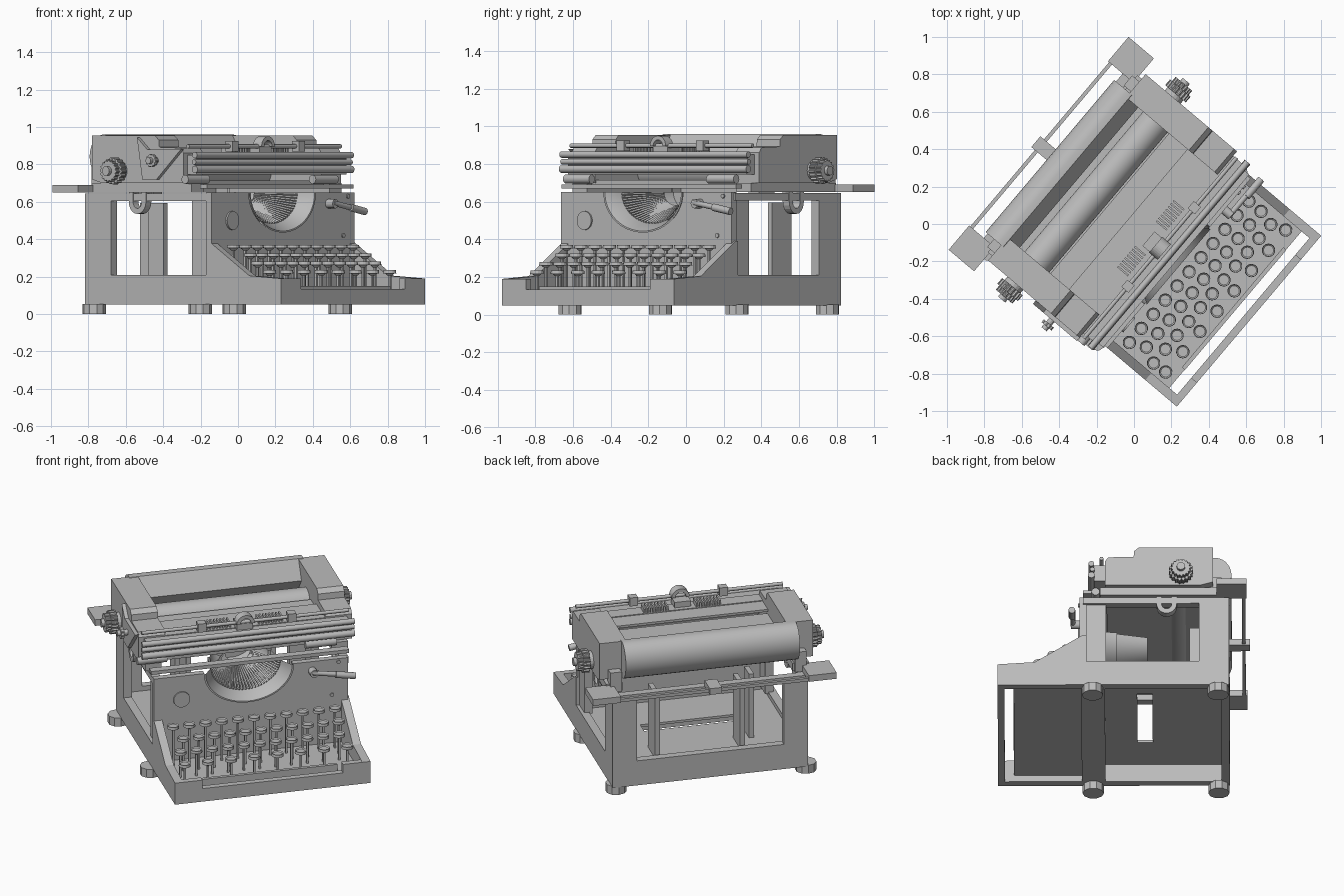
import bpy, bmesh, math
from mathutils import Matrix, Vector

if "Cube" in bpy.data.objects:
    bpy.data.objects.remove(bpy.data.objects["Cube"])

grey = bpy.data.materials.new("grey_metal")
grey.use_nodes = True
grey.diffuse_color = (0.5, 0.5, 0.5, 1)
grey.node_tree.nodes["Principled BSDF"].inputs["Base Color"].default_value = (0.5, 0.5, 0.5, 1)

# The machine is built square, then turned on the ground
TURN = Matrix.Rotation(math.radians(49.8), 4, "Z")
HALF = 0.598


def finish(name, bm, smooth=False):
    bmesh.ops.recalc_face_normals(bm, faces=bm.faces)
    mesh = bpy.data.meshes.new(name)
    bm.transform(TURN)
    bm.to_mesh(mesh)
    bm.free()
    mesh.materials.append(grey)
    ob = bpy.data.objects.new(name, mesh)
    bpy.context.collection.objects.link(ob)
    if smooth:
        bpy.ops.object.select_all(action="DESELECT")
        ob.select_set(True)
        bpy.context.view_layer.objects.active = ob
        bpy.ops.object.shade_smooth_by_angle(angle=math.radians(35))
    return ob


def add_box(bm, x0, x1, y0, y1, z0, z1):
    m = Matrix.Translation(((x0 + x1) / 2, (y0 + y1) / 2, (z0 + z1) / 2))
    m = m @ Matrix.Diagonal((x1 - x0, y1 - y0, z1 - z0, 1))
    bmesh.ops.create_cube(bm, size=1, matrix=m)


def add_rod(bm, a, b, r, sides=12, r2=None):
    a, b = Vector(a), Vector(b)
    d = b - a
    m = Matrix.Translation((a + b) / 2) @ d.to_track_quat("Z", "Y").to_matrix().to_4x4()
    bmesh.ops.create_cone(bm, cap_ends=True, segments=sides, radius1=r,
                          radius2=r if r2 is None else r2, depth=d.length, matrix=m)


def add_prism(bm, pts, axis, lo, hi):
    # axis x: points are (y, z); axis y: points are (x, z)
    place = (lambda p, t: (t, p[0], p[1])) if axis == "x" else (lambda p, t: (p[0], t, p[1]))
    ends = [[bm.verts.new(place(p, t)) for p in pts] for t in (lo, hi)]
    for e in ends:
        bm.faces.new(e)
    n = len(pts)
    for i in range(n):
        j = (i + 1) % n
        bm.faces.new((ends[0][i], ends[0][j], ends[1][j], ends[1][i]))


def box(name, *dims):
    bm = bmesh.new()
    add_box(bm, *dims)
    return finish(name, bm)


def rod(name, a, b, r, sides=16):
    bm = bmesh.new()
    add_rod(bm, a, b, r, sides)
    return finish(name, bm, True)


def prism(name, pts, axis, lo, hi, smooth=False):
    bm = bmesh.new()
    add_prism(bm, pts, axis, lo, hi)
    return finish(name, bm, smooth)


def arc(cx, cy, rx, ry, a0, a1, n):
    angles = [math.radians(a0 + (a1 - a0) * i / n) for i in range(n + 1)]
    return [(cx + rx * math.cos(t), cy + ry * math.sin(t)) for t in angles]


def both(s, inner, outer):
    return sorted((s * inner, s * outer))


# Side frames, feet and hooks
cheek = [(-.805, .05), (.565, .05), (.565, .21), (-.28, .21), (-.28, .39),
         (-.30, .39), (-.585, .205), (-.805, .19)]
hook = [(.135, .65)] + arc(.195, .6, .06, .065, 180, 360, 10) + [(.255, .65), (.225, .65)] \
    + arc(.195, .6, .03, .035, 360, 180, 8) + [(.165, .65)]
for s, side in ((-1, "right"), (1, "left")):
    wall = both(s, HALF - .05, HALF)
    prism(side + "_side_frame", cheek, "x", *wall)
    box(side + "_front_post", *both(s, HALF - .07, HALF - .02), -.285, -.165, .2, .61)
    box(side + "_side_top_rail", *wall, -.30, .565, .605, .645)
    box(side + "_back_post_side", *wall, .385, .565, .2, .61)
    box(side + "_back_post", *both(s, .45, HALF), .515, .565, .2, .61)
    prism(side + "_hook", hook, "x", *both(s, HALF - .04, HALF + .005))
    for y, end in ((-.243, "front"), (.5, "back")):
        rod(f"{side}_{end}_foot", (s * .58 - .02, y, 0), (s * .58 - .02, y, .055), .063, 10)
for i, (x, y0, y1) in enumerate(((.29, .33, .49), (-.23, .33, .49), (-.32, .25, .36))):
    box(f"inner_plate_{i + 1}", x, x + .03, y0, y1, .17, .595)

# Floor with a slot, cross beams and keyboard tray
bm = bmesh.new()
add_box(bm, -.55, .55, -.2, .02, .165, .18)
add_box(bm, -.55, .55, .11, .55, .165, .18)
for s in (-1, 1):
    add_box(bm, *both(s, .285, .55), .02, .11, .165, .18)
finish("floor", bm)
box("front_cross_beam", -.55, .55, -.31, -.17, .05, .18)
box("back_cross_beam", -.55, .55, .515, .565, .05, .21)
box("back_top_beam", -.55, .55, .515, .565, .605, .645)
box("keyboard_tray", -.55, .55, -.71, -.31, .092, .107)
prism("front_bar", [(-HALF, .05), (HALF, .05), (HALF, .19), (.43, .19), (.43, .135),
                    (-.43, .135), (-.43, .19), (-HALF, .19)], "y", -.805, -.765)
box("tray_front_lip", -.42, .42, -.712, -.69, .1, .15)

# Front panel with the basket opening
A, B, MID, TOP = .27, .21, -.02, .65
notch = arc(MID, TOP, A, B, 360, 180, 32)
prism("front_panel", [(-HALF, .1), (HALF - .01, .1), (HALF - .01, TOP)] + notch
      + [(-HALF, TOP)], "y", -.32, -.28)
rod("panel_disc", (-.43, -.33, .5), (-.43, -.315, .5), .05, 24)
for i, (x, z) in enumerate(((.49, .42), (.53, .63))):
    rod(f"panel_screw_{i + 1}", (x, -.328, z), (x, -.315, z), .012, 10)
bm = bmesh.new()
add_rod(bm, (.37, -.315, .59), (.37, -.37, .59), .025)
add_rod(bm, (.36, -.36, .595), (.53, -.36, .565), .015)
add_rod(bm, (.50, -.365, .57), (.62, -.365, .548), .02)
finish("front_lever", bm, True)

# Type basket: chamfered rim running into a narrowing bowl
bm = bmesh.new()
rings = []
for y, k in ((-.33, 1.02), (-.33, .98), (-.25, .78), (-.1, .72), (-.1, .66), (.08, .5)):
    rings.append([bm.verts.new((x, y, z)) for x, z in arc(MID, TOP, A * k, B * k, 180, 360, 32)])
for r0, r1 in zip(rings, rings[1:]):
    for i in range(32):
        bm.faces.new((r0[i], r0[i + 1], r1[i + 1], r1[i]))
bm.faces.new(rings[-1])
finish("type_basket", bm, True)
bm = bmesh.new()
outer = arc(MID, TOP, A * .78, B * .78, 184, 356, 32)
inner = arc(MID, TOP, A * .3, B * .35, 184, 356, 32)
for (x0, z0), (x1, z1) in zip(outer, inner):
    add_rod(bm, (x0, -.255, z0), (x1, -.06, z1), .007, 4)
finish("type_bars", bm)

# Keys: ringed caps on stems in four stepped, staggered rows
rows = ((-.39, .37, 11, -.5, .099), (-.475, .325, 11, -.46, .095),
        (-.56, .28, 11, -.5, .097), (-.64, .235, 8, -.495, .142))
for row, (y, z, count, start, gap) in enumerate(rows):
    bm = bmesh.new()
    for i in range(count):
        x = start + i * gap
        before = set(bm.faces)
        add_rod(bm, (x, y, z - .018), (x, y, z), .036, 14, .034)
        cap = max((f for f in bm.faces if f not in before), key=lambda f: f.calc_center_median().z)
        bmesh.ops.inset_region(bm, faces=[cap], thickness=.007, depth=0)
        bmesh.ops.translate(bm, verts=cap.verts, vec=(0, 0, -.006))
        add_rod(bm, (x, y, z - .03), (x, y, z - .018), .012, 8, .025)
        add_box(bm, x - .006, x + .006, y - .006, y + .006, .1, z - .02)
    finish(f"key_row_{row + 1}", bm)

# Carriage end boxes, knobs, back arms
end_profile = [(-.17, .70), (-.17, .86), (-.15, .888), (.0, .892), (.003, .93), (.03, .955),
               (.47, .955), (.47, .72), (.40, .70)]


def gear(bm, x0, x1, y, z, r, teeth):
    pts = []
    for i in range(teeth * 4):
        t = 2 * math.pi * i / (teeth * 4)
        k = r if i % 4 < 2 else r * .88
        pts.append((y + k * math.cos(t), z + k * math.sin(t)))
    add_prism(bm, pts, "x", x0, x1)


for s, side in ((-1, "right"), (1, "left")):
    prism(side + "_carriage_end", end_profile, "x", *both(s, .49, .652))
    bm = bmesh.new()
    add_rod(bm, (s * .64, .28, .765), (s * .68, .28, .765), .055, 20)
    gear(bm, *both(s, .675, .715), .28, .765, .072, 18)
    gear(bm, *both(s, .715, .745), .28, .765, .058, 16)
    add_rod(bm, (s * .74, .28, .765), (s * .765, .28, .765), .025, 16)
    finish(side + "_platen_knob", bm)
    box(side + "_arm_plate", *both(s, .575, .745), .49, .668, .65, .69)
    box(side + "_arm_bracket", *both(s, .53, .6), .45, .52, .65, .78)
    box(side + "_carriage_rail", *both(s, .52, .62), -.2, .5, .65, .70)
    box(side + "_rod_block", *both(s, .25, .3), -.215, -.165, .87, .925)
    # ribbed margin scale
    bm = bmesh.new()
    for i in range(8):
        x = s * .16 - .07 + i * .02
        add_box(bm, x - .005, x + .005, -.155, -.08, .85, .885)
    finish(side + "_margin_ribs", bm)
rod("right_front_roller", (-.67, -.195, .72), (-.49, -.195, .72), .024)
rod("left_front_roller", (.35, -.225, .72), (.54, -.225, .72), .024)
prism("right_release_plate", [(.137, .945), (.065, .88), (-.17, .88), (0, .72), (.1, .72)],
      "x", -.675, -.65)
bm = bmesh.new()
gear(bm, -.72, -.7, .004, .82, .035, 10)
add_rod(bm, (-.65, .004, .82), (-.74, .004, .82), .018)
finish("right_small_knob", bm)

# Platen, feed plates and curved paper rest
rod("platen", (-.5, .265, .765), (.5, .265, .765), .086, 40)
rest = [(.385, .845), (.455, .958)] + arc(.478, .842, .1, .118, 85, -80, 14) + [(.44, .78)]
prism("paper_rest", rest, "x", -.545, .52, True)
box("carriage_bed", -.6, .6, -.16, .40, .69, .715)
box("rear_feed_plate", -.5, .5, .03, .17, .8, .82)
box("front_feed_plate", -.5, .5, -.09, .04, .835, .85)
box("scale_plate", -.62, .62, -.17, -.08, .835, .855)
box("front_apron", -.62, .62, -.235, -.16, .745, .85)

# Front rails and centre arch
for i, (y, z, r) in enumerate(((-.25, .85, .017), (-.245, .812, .014), (-.25, .773, .02))):
    rod(f"front_rail_{i + 1}", (-.655, y, z), (.645, y, z), r)
rod("paper_rod", (-.64, -.19, .897), (.625, -.19, .897), .011)
box("lower_guide_bar", -.61, .6, -.30, -.25, .67, .692)
prism("centre_arch", arc(-.01, .895, .055, .055, 0, 180, 14) + arc(-.01, .895, .033, .033, 180, 0, 14),
      "y", -.22, -.16)
box("centre_block", -.06, .04, -.2, -.11, .85, .89)

# Back rail between the arms with its centre tab
box("back_rail", -.6, .58, .64, .66, .65, .67)
box("back_tab", -.04, .035, .56, .685, .645, .685)
